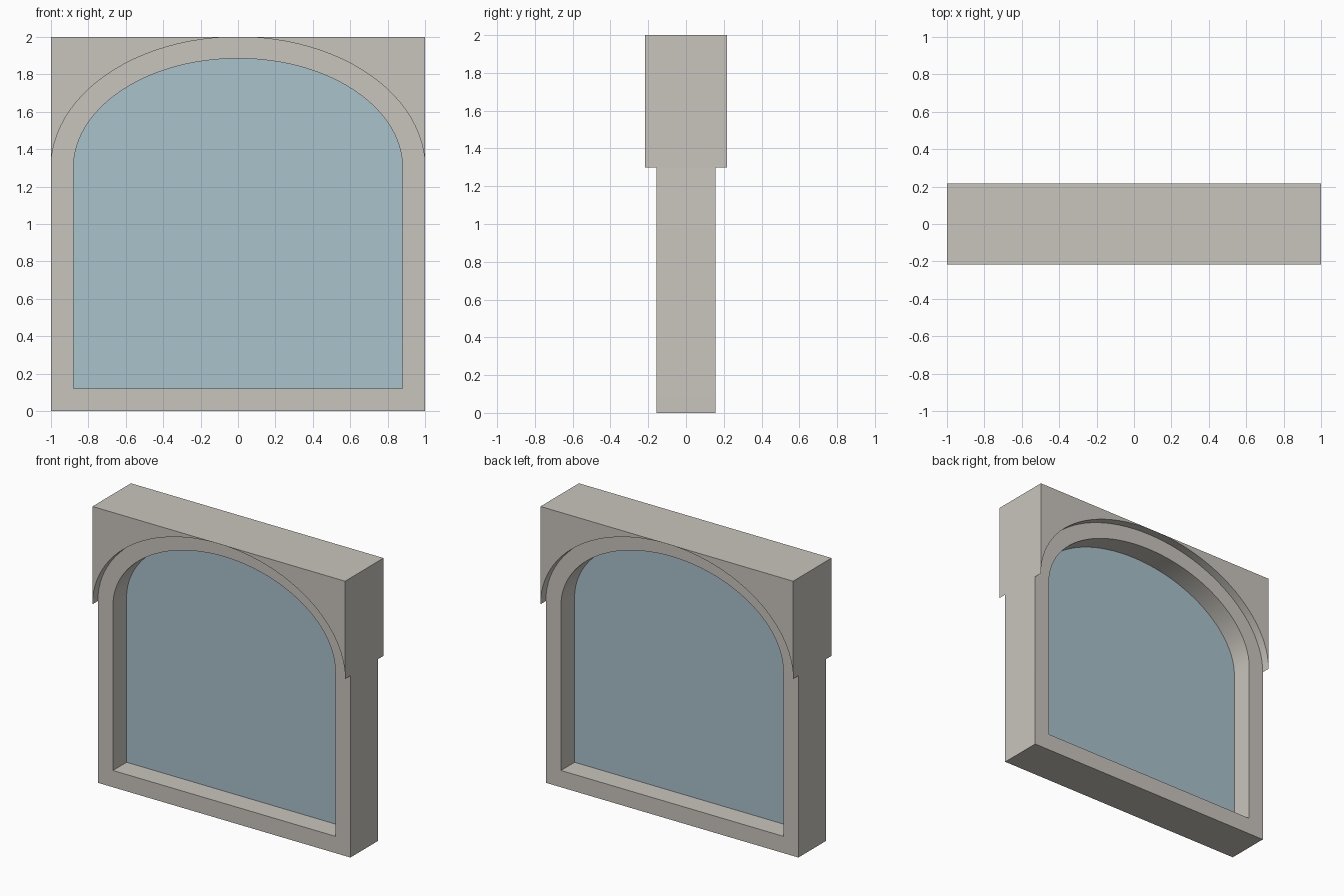
import bpy, bmesh, math

if "Cube" in bpy.data.objects:
    bpy.data.objects.remove(bpy.data.objects["Cube"])

SPRING = 1.30      # height where the arches begin
SEGMENTS = 48      # segments in each full arch
WALL = 0.157       # half depth of the frame
HEAD = 0.217       # half depth of the raised corners


def material(name, colour):
    m = bpy.data.materials.new(name)
    m.diffuse_color = (*colour, 1)
    m.use_nodes = True
    m.node_tree.nodes["Principled BSDF"].inputs["Base Color"].default_value = m.diffuse_color
    return m


stone = material("warm grey stone", (0.584, 0.558, 0.509))
glass = material("pale blue glass", (0.397, 0.539, 0.597))


def arch(half_width, top, a0=0.0, a1=math.pi, n=SEGMENTS):
    """Points on a half ellipse, from right to left."""
    angles = [a0 + (a1 - a0) * i / n for i in range(n + 1)]
    return [(half_width * math.cos(a), SPRING + (top - SPRING) * math.sin(a))
            for a in angles]


def outline(half_width, bottom, top):
    return [(-half_width, bottom), (half_width, bottom)] + arch(half_width, top)


def add_object(name, bm, mat):
    bmesh.ops.recalc_face_normals(bm, faces=bm.faces)
    mesh = bpy.data.meshes.new(name)
    bm.to_mesh(mesh)
    bm.free()
    mesh.materials.append(mat)
    ob = bpy.data.objects.new(name, mesh)
    bpy.context.collection.objects.link(ob)
    bpy.ops.object.select_all(action='DESELECT')
    ob.select_set(True)
    bpy.context.view_layer.objects.active = ob
    bpy.ops.object.shade_smooth_by_angle(angle=math.radians(30))
    return ob


def ring(bm, points, y):
    return [bm.verts.new((x, y, z)) for x, z in points]


def join_rings(bm, a, b):
    n = len(a)
    for i in range(n):
        j = (i + 1) % n
        bm.faces.new((a[i], a[j], b[j], b[i]))


def prism(name, points, half_depth, mat):
    bm = bmesh.new()
    front, back = ring(bm, points, -half_depth), ring(bm, points, half_depth)
    bm.faces.new(front)
    bm.faces.new(back)
    join_rings(bm, front, back)
    return add_object(name, bm, mat)


# Arched frame with an arched opening
outer = outline(1.0, 0.0, 2.0)
inner = outline(0.88, 0.12, 1.885)
bm = bmesh.new()
loops = [ring(bm, outer, -WALL), ring(bm, outer, WALL),
         ring(bm, inner, WALL), ring(bm, inner, -WALL)]
for k in range(4):
    join_rings(bm, loops[k], loops[(k + 1) % 4])
add_object("arched_frame", bm, stone)

# Raised corner blocks above the arch, left and right
for side, label in ((1, "right"), (-1, "left")):
    curve = arch(1.0, 2.0, 0, math.pi / 2, SEGMENTS // 2)
    corner = [(side * x, z) for x, z in curve + [(1.0, 2.0)]]
    prism(label + "_corner_block", corner, HEAD, stone)

# Thin pane in the middle of the opening
prism("window_pane", inner, 0.003, glass)
